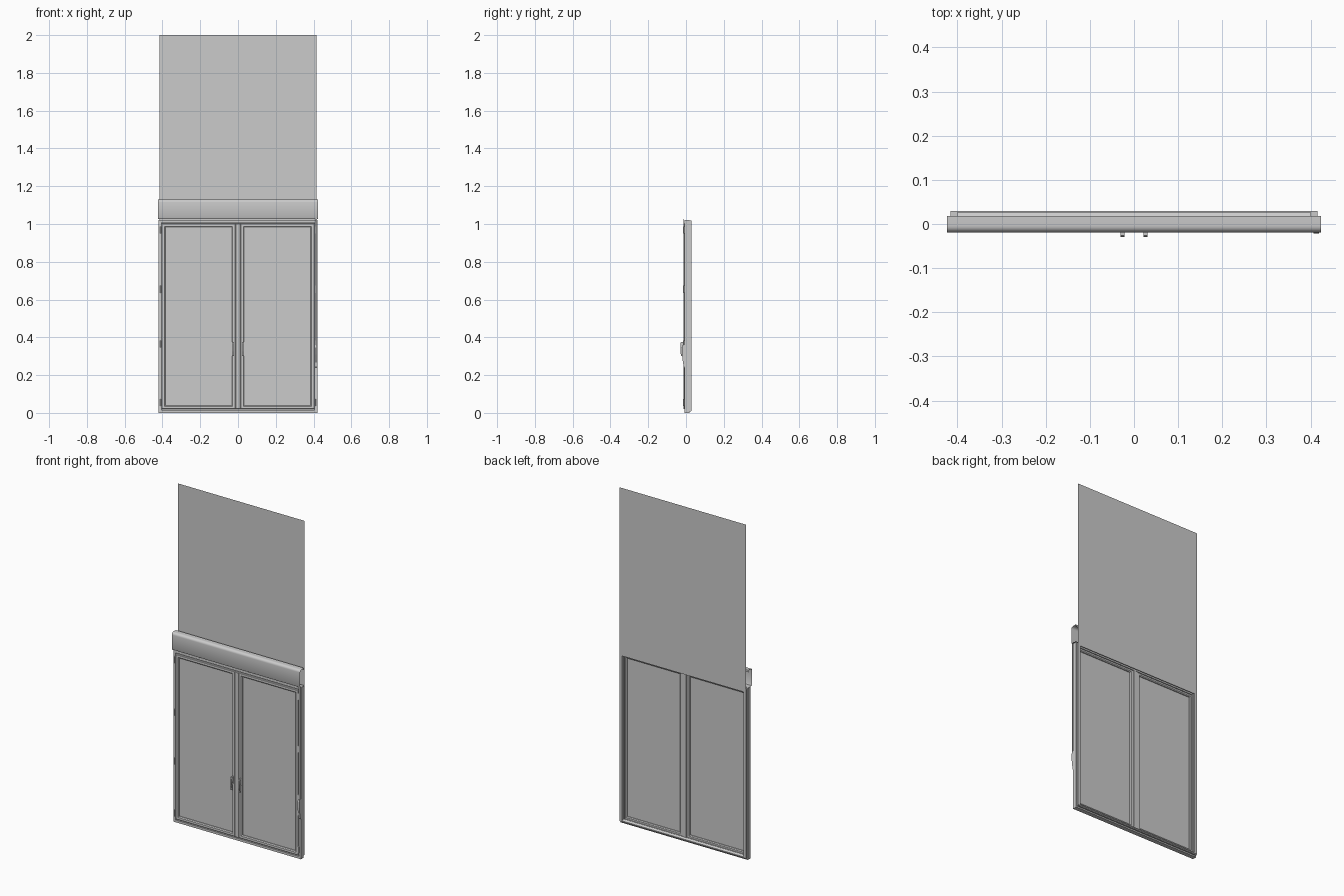
import bpy, bmesh, math

if "Cube" in bpy.data.objects:
    bpy.data.objects.remove(bpy.data.objects["Cube"])

grey = bpy.data.materials.new("light_grey")
grey.diffuse_color = (0.6, 0.6, 0.6, 1)
grey.use_nodes = True
grey.node_tree.nodes["Principled BSDF"].inputs["Base Color"].default_value = grey.diffuse_color


def make(name, bm, smooth=False):
    bmesh.ops.recalc_face_normals(bm, faces=bm.faces)
    me = bpy.data.meshes.new(name)
    bm.to_mesh(me)
    bm.free()
    ob = bpy.data.objects.new(name, me)
    bpy.context.collection.objects.link(ob)
    me.materials.append(grey)
    if smooth:
        bpy.ops.object.select_all(action='DESELECT')
        ob.select_set(True)
        bpy.context.view_layer.objects.active = ob
        bpy.ops.object.shade_smooth_by_angle(angle=math.radians(35))
    return ob


def box(name, x0, x1, y0, y1, z0, z1, bevel=0):
    bm = bmesh.new()
    bmesh.ops.create_cube(bm, size=1)
    for v in bm.verts:
        v.co = ((x0 + x1) / 2 + v.co.x * (x1 - x0),
                (y0 + y1) / 2 + v.co.y * (y1 - y0),
                (z0 + z1) / 2 + v.co.z * (z1 - z0))
    if bevel:
        bmesh.ops.bevel(bm, geom=bm.edges[:], offset=bevel, segments=1, affect='EDGES')
    return make(name, bm)


def ring(name, x0, x1, z0, z1, profile):
    """Mitred rectangular frame; profile is a closed loop of (inset, y)."""
    bm = bmesh.new()
    loops = [[bm.verts.new(p) for p in ((x0 + i, y, z0 + i), (x1 - i, y, z0 + i),
                                        (x1 - i, y, z1 - i), (x0 + i, y, z1 - i))]
             for i, y in profile]
    for a, b in zip(loops, loops[1:] + loops[:1]):
        for k in range(4):
            n = (k + 1) % 4
            bm.faces.new((a[k], a[n], b[n], b[k]))
    return make(name, bm)


def extrude_x(name, x0, x1, profile, closed=True, smooth=False):
    """Extrude a (y, z) profile along x; open profiles stay as a thin skin."""
    bm = bmesh.new()
    a = [bm.verts.new((x0, y, z)) for y, z in profile]
    b = [bm.verts.new((x1, y, z)) for y, z in profile]
    n = len(profile)
    for i in range(n if closed else n - 1):
        j = (i + 1) % n
        bm.faces.new((a[i], a[j], b[j], b[i]))
    if closed:
        bm.faces.new(a)
        bm.faces.new(b)
    return make(name, bm, smooth)


# Outer frame with a rear rebate
ring("outer_frame", -0.42, 0.42, 0.0, 1.022,
     [(0, -0.008), (0.014, -0.008), (0.014, 0.004), (0.025, 0.004),
      (0.025, 0.018), (0, 0.018)])

# Two sashes, panes, handles and hinges
for s, side in ((-1, "left"), (1, "right")):
    x0, x1 = sorted((s * 0.404, s * 0.013))
    ring(side + "_sash", x0, x1, 0.02, 1.003,
         [(0, -0.009), (0.002, -0.011), (0.015, -0.011), (0.020, -0.006),
          (0.020, 0.008), (0.015, 0.012), (0, 0.012)])
    box(side + "_pane", x0 + 0.017, x1 - 0.017, -0.001, 0.003, 0.037, 0.986)

    # Lever handle with backplate
    hx = s * 0.026
    box(side + "_handle_plate", hx - 0.005, hx + 0.005, -0.014, -0.010, 0.335, 0.378, 0.001)
    extrude_x(side + "_handle_lever", hx - 0.0045, hx + 0.0045,
              [(-0.012, 0.375), (-0.026, 0.375), (-0.030, 0.368), (-0.030, 0.325),
               (-0.026, 0.300), (-0.022, 0.300), (-0.024, 0.345), (-0.012, 0.355)])

    for i, z in enumerate((0.055, 0.365, 0.655, 0.968)):
        bm = bmesh.new()
        bmesh.ops.create_cone(bm, segments=12, radius1=0.0045, radius2=0.0045,
                              depth=0.038, cap_ends=True)
        for v in bm.verts:
            v.co.x += s * 0.408
            v.co.y -= 0.011
            v.co.z += z
        make(f"{side}_hinge_{i + 1}", bm, True)

    # Rear shutter guide
    gx0, gx1 = sorted((s * 0.416, s * 0.400))
    box(side + "_shutter_guide", gx0, gx1, 0.018, 0.030, 0.012, 1.018)

# Meeting stile covers, front and back
box("centre_cover_front", -0.013, 0.013, -0.013, 0.0, 0.02, 1.003, 0.002)
box("centre_cover_back", -0.015, 0.015, 0.0, 0.017, 0.02, 1.003, 0.002)

# Stepped rear sill and top rail
extrude_x("rear_sill", -0.416, 0.416,
          [(0.018, 0.008), (0.026, 0.008), (0.030, 0.012), (0.030, 0.018), (0.018, 0.024)])
box("rear_top_rail", -0.416, 0.416, 0.026, 0.030, 1.0, 1.018)

# Shutter curtain: a single sheet rising behind the box
bm = bmesh.new()
bm.faces.new([bm.verts.new(p) for p in ((-0.416, 0.0302, 1.0), (0.416, 0.0302, 1.0),
                                        (0.416, 0.0302, 2.0), (-0.416, 0.0302, 2.0))])
make("shutter_curtain", bm)

# Roller box: open-ended skin with rounded upper front
corner = [(-0.004 - 0.015 * math.sin(t), 1.115 + 0.015 * math.cos(t))
          for t in (math.pi / 2 * k / 6 for k in range(7))]
extrude_x("roller_box", -0.423, 0.423,
          [(0.018, 1.118), (0.018, 1.130)] + corner +
          [(-0.019, 1.034), (-0.015, 1.026), (0.018, 1.026)], False, True)

# Pull strap (two runs) and its winder
box("strap_front", 0.410, 0.418, -0.0185, -0.0175, 0.34, 1.033)
box("strap_back", 0.410, 0.418, -0.0125, -0.0110, 0.32, 1.026)
extrude_x("strap_winder", 0.407, 0.419,
          [(-0.008, 0.240), (-0.012, 0.245), (-0.018, 0.280), (-0.021, 0.310),
           (-0.021, 0.345), (-0.017, 0.360), (-0.008, 0.360)])
